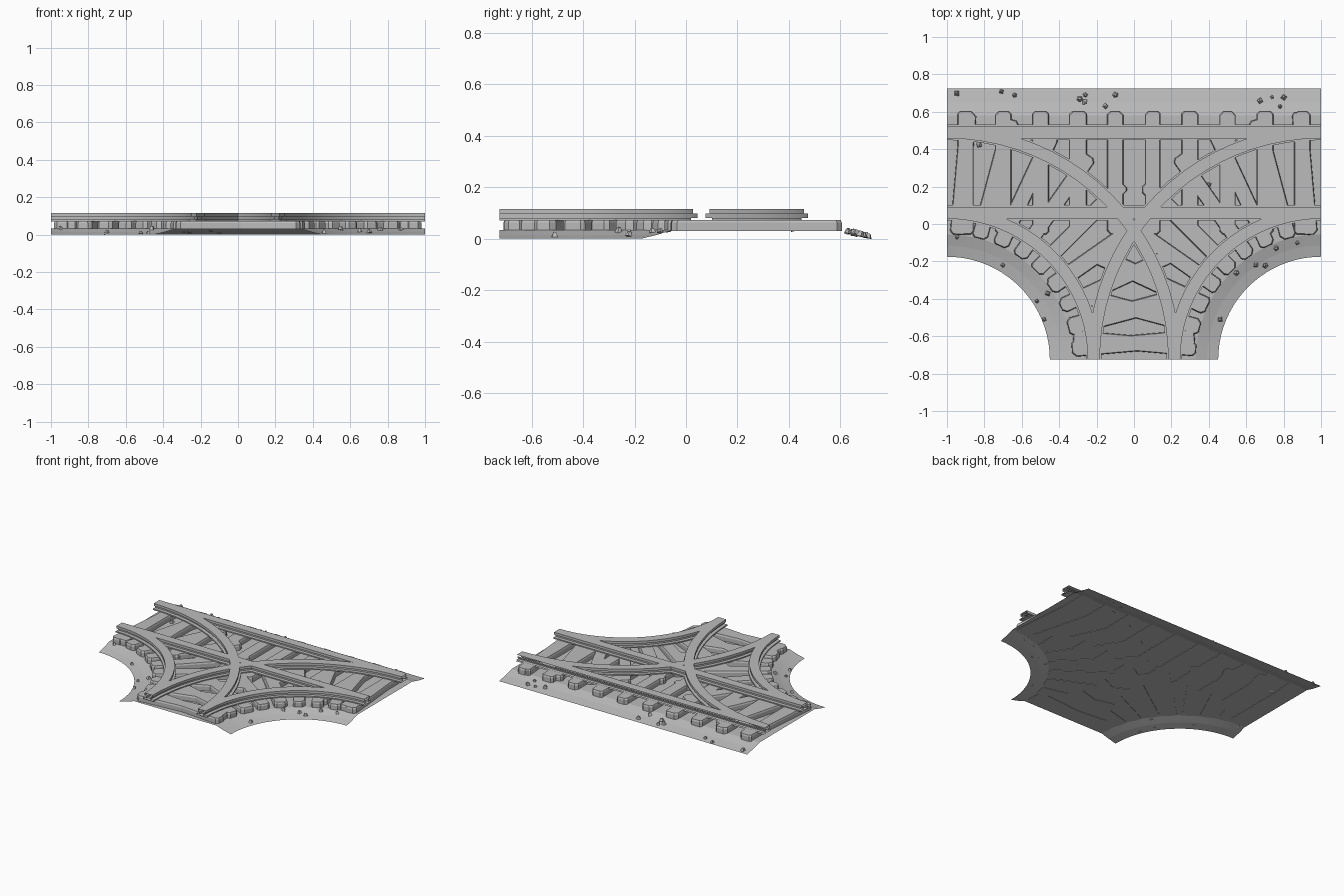
import bpy, bmesh, math, random
from mathutils import Matrix, Vector

random.seed(4)
if "Cube" in bpy.data.objects:
    bpy.data.objects.remove(bpy.data.objects["Cube"], do_unlink=True)

EDGE = 0.725              # half depth of the tile
GROUND = 0.033            # height of the flat track bed
TIE_TOP = 0.073
TRACK_R, TRACK_Y = 1.0, 0.275
GAUGE = 0.215             # half distance between rail centres
STEPS = 20

grey = bpy.data.materials.new("stone_grey")
grey.use_nodes = True
grey.diffuse_color = (0.5, 0.5, 0.5, 1)
grey.node_tree.nodes["Principled BSDF"].inputs["Base Color"].default_value = (0.5, 0.5, 0.5, 1)


def make_object(name, bm, fix_normals=True):
    if fix_normals:
        bmesh.ops.recalc_face_normals(bm, faces=bm.faces[:])
    mesh = bpy.data.meshes.new(name)
    bm.to_mesh(mesh)
    bm.free()
    mesh.materials.append(grey)
    obj = bpy.data.objects.new(name, mesh)
    bpy.context.collection.objects.link(obj)
    return obj


def merge(name, parts):
    """Union closed solids into one clean object."""
    first = parts[0]
    for other in parts[1:]:
        mod = first.modifiers.new("join", 'BOOLEAN')
        mod.operation = 'UNION'
        mod.solver = 'EXACT'
        mod.object = other
    bpy.context.view_layer.update()
    graph = bpy.context.evaluated_depsgraph_get()
    mesh = bpy.data.meshes.new_from_object(first.evaluated_get(graph))
    bm = bmesh.new()
    bm.from_mesh(mesh)
    for part in parts:
        bpy.data.objects.remove(part, do_unlink=True)
    bpy.data.meshes.remove(mesh)
    for face in bm.faces:
        face.material_index = 0
    return bm


def arc_point(side, radius, angle):
    """Point on a curve around a front corner; angle 0 is the side edge."""
    return Vector((side * (1 - radius * math.sin(angle)),
                   -EDGE + radius * math.cos(angle), 0))


# Track bed: flat sheet with sloping shoulders
SHOULDER = [(0.55, 0.0), (0.61, 0.014), (0.67, GROUND)]
bm = bmesh.new()
rows = []
for i in range(STEPS + 1):
    a = math.pi / 2 * i / STEPS
    row = []
    for side in (-1, 1):
        ring = SHOULDER if side < 0 else SHOULDER[::-1]
        for r, z in ring:
            p = arc_point(side, r, a)
            row.append(bm.verts.new((p.x, p.y, z)))
    rows.append(row)
for upper, lower in zip(rows, rows[1:]):
    for j in range(len(upper) - 1):
        bm.faces.new((lower[j], lower[j + 1], upper[j + 1], upper[j]))
left, right = rows[0][2], rows[0][3]
for y, z in ((0.58, GROUND), (0.65, 0.014), (EDGE, 0.0)):
    new_left, new_right = bm.verts.new((-1, y, z)), bm.verts.new((1, y, z))
    bm.faces.new((left, right, new_right, new_left))
    left, right = new_left, new_right
make_object("track_bed", bm, fix_normals=False)


# Ties: chamfered planks under the straight and both curved tracks
def tie(centre, along):
    half, width = 0.33, 0.045 + random.uniform(-0.004, 0.004)
    side = Vector((-along.y, along.x, 0))
    outline = []
    for u, v in ((1, 1), (-1, 1), (-1, -1), (1, -1)):
        c = random.uniform(0.012, 0.022)
        pair = [(u * half, v * (width - c)), (u * (half - c), v * width)]
        outline += pair if u * v > 0 else pair[::-1]
    bm = bmesh.new()
    layers = []
    for z, shrink in ((0.03, 1.0), (0.062, 1.0), (TIE_TOP, 0.9)):
        layers.append([bm.verts.new(centre + along * (a - math.copysign((1 - shrink) * width, a))
                                    + side * b * shrink + Vector((0, 0, z)))
                       for a, b in outline])
    n = len(outline)
    for low, high in zip(layers, layers[1:]):
        for i in range(n):
            bm.faces.new((low[i], low[(i + 1) % n], high[(i + 1) % n], high[i]))
    bm.faces.new(layers[0][::-1])
    bm.faces.new(layers[-1])
    return make_object("tie_part", bm)


ties = [tie(Vector((-0.9 + 0.2 * i, TRACK_Y, 0)), Vector((0, 1, 0))) for i in range(10)]
for side in (-1, 1):
    for i in range(9):
        a = math.radians(5 + 10 * i)
        mid = arc_point(side, TRACK_R, a)
        ties.append(tie(mid, (mid - Vector((side, -EDGE, 0))).normalized()))
make_object("ties", merge("ties", ties), fix_normals=False)

# Rails: foot, web and head swept along each track line
HALF_PROFILE = [(0.041, 0.071), (0.041, 0.08), (0.016, 0.08),
                (0.016, 0.097), (0.032, 0.097), (0.032, 0.115)]
PROFILE = HALF_PROFILE + [(-o, z) for o, z in reversed(HALF_PROFILE)]


def rail(frames):
    bm = bmesh.new()
    rings = [[bm.verts.new((p.x + n.x * o, p.y + n.y * o, z)) for o, z in PROFILE]
             for p, n in frames]
    count = len(PROFILE)
    for a, b in zip(rings, rings[1:]):
        for i in range(count):
            j = (i + 1) % count
            bm.faces.new((a[i], a[j], b[j], b[i]))
    bm.faces.new(rings[0][::-1])
    bm.faces.new(rings[-1])
    return make_object("rail_part", bm)


rails = []
for offset in (-GAUGE, GAUGE):
    up = Vector((0, 1, 0))
    rails.append(rail([(Vector((x, TRACK_Y + offset, 0)), up) for x in (-1, 1)]))
    for side in (-1, 1):
        frames = []
        for i in range(STEPS + 1):
            a = math.pi / 2 * i / STEPS
            p = arc_point(side, TRACK_R + offset, a)
            frames.append((p, (p - Vector((side, -EDGE, 0))).normalized()))
        rails.append(rail(frames))
bm = merge("rails", rails)
# The rails are hollow, so open them where they meet the tile border
caps = [f for f in bm.faces
        if all(abs(v.co.x) > 0.9995 for v in f.verts)
        or all(v.co.y < -EDGE + 0.0005 for v in f.verts)]
bmesh.ops.delete(bm, geom=caps, context='FACES')
rail_obj = make_object("rails", bm, fix_normals=False)
bpy.ops.object.select_all(action='DESELECT')
rail_obj.select_set(True)
bpy.context.view_layer.objects.active = rail_obj
bpy.ops.object.shade_smooth_by_angle(angle=math.radians(25))


# Pebbles scattered on the bed
def bed_height(x, y):
    corner = math.hypot(1 - abs(x), y + EDGE)
    inset = min((corner - 0.55) / 0.12, (EDGE - y) / 0.145, 1)
    return GROUND * max(inset, 0)


SPOTS = [(-.95, .70), (-.71, .71), (-.64, .69), (-.29, .67), (-.26, .69), (-.26, .65),
         (-.15, .63), (-.1, .69), (.67, .66), (.74, .68), (.8, .68), (.78, .63),
         (-.83, .42), (.4, .21), (.78, .18), (-.95, -.07), (-.7, -.22), (-.46, -.37),
         (-.52, -.41), (-.48, -.51), (.46, -.51), (.37, -.13), (.55, -.26), (.65, -.22),
         (.7, -.22), (.76, -.13), (.87, -.1)]
bm = bmesh.new()
for x, y in SPOTS:
    size = random.uniform(0.011, 0.019)
    place = (Matrix.Translation((x, y, bed_height(x, y) + size * 0.5))
             @ Matrix.Rotation(random.uniform(0, 6), 4, 'Z')
             @ Matrix.Rotation(random.uniform(-0.4, 0.4), 4, 'X'))
    bmesh.ops.create_cone(bm, cap_ends=True, segments=random.choice((4, 5)),
                          radius1=size, radius2=size * 0.4, depth=size * 1.2, matrix=place)
make_object("pebbles", bm)
